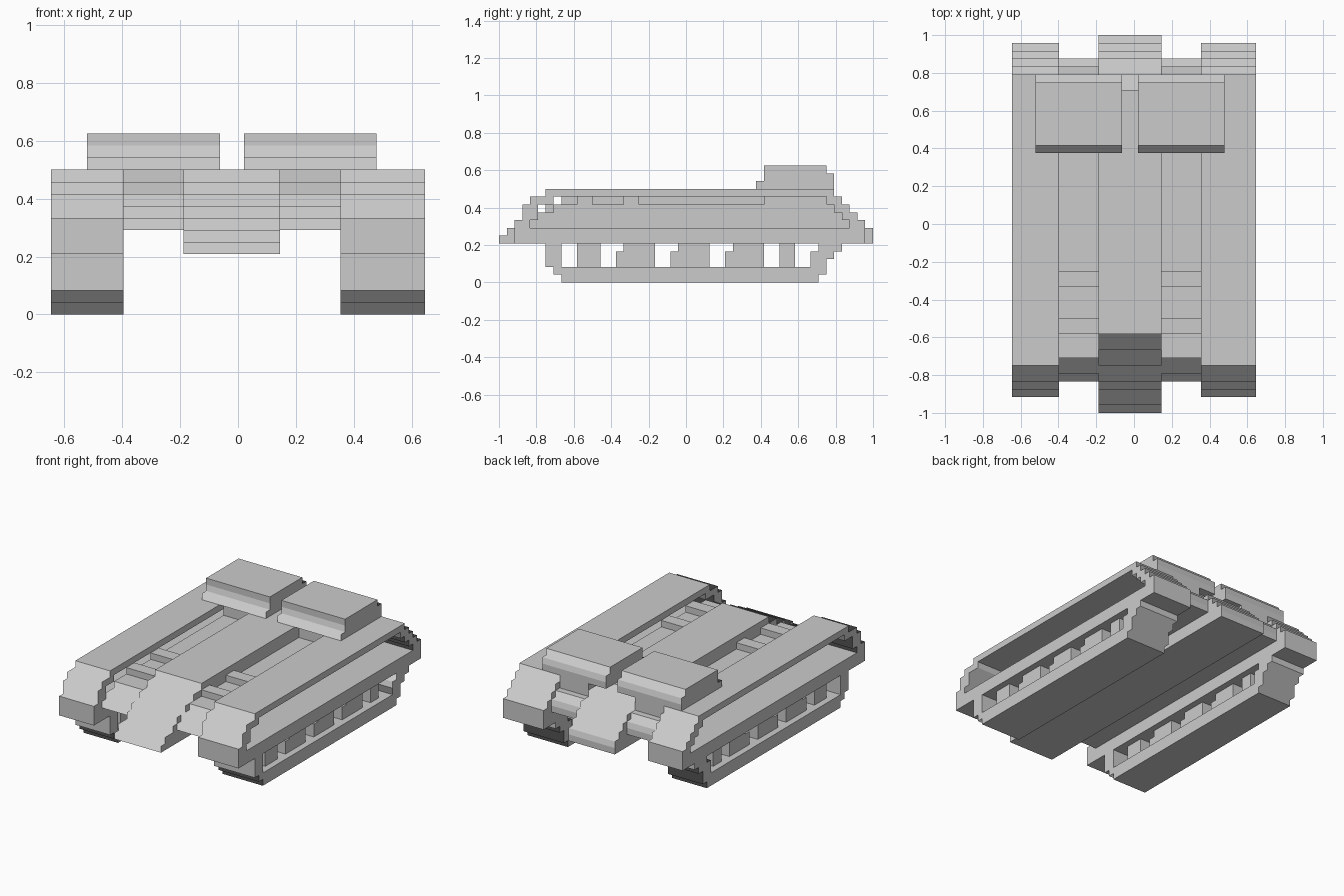
import bpy
import bmesh

old = bpy.data.objects.get("Cube")
if old:
    bpy.data.objects.remove(old, do_unlink=True)

CELL = 1 / 24        # edge length of one block
MID_X, MID_Y = 15.5, 24

grey = bpy.data.materials.new("plain_grey")
grey.use_nodes = True
COLOUR = (0.6, 0.6, 0.6, 1)
grey.diffuse_color = COLOUR
grey.node_tree.nodes["Principled BSDF"].inputs["Base Color"].default_value = COLOUR


def stepped(name, x0, x1, z, rows, soft=True):
    """Extrude a stepped side profile; rows are (top, front, back) from z upward."""
    left, right = [], []
    for top, front, back in rows:
        left += [(front, z), (front, top)]
        right += [(back, z), (back, top)]
        z = top
    outline = []
    for p in right + left[::-1]:
        if p not in outline:
            outline.append(p)
    bm = bmesh.new()
    ends = [[bm.verts.new(((x - MID_X) * CELL, (y - MID_Y) * CELL, h * CELL))
             for y, h in outline] for x in (x0, x1)]
    for e in ends:
        bm.faces.new(e)
    n = len(outline)
    walls = [bm.faces.new((ends[0][i], ends[0][(i + 1) % n],
                           ends[1][(i + 1) % n], ends[1][i])) for i in range(n)]
    bmesh.ops.recalc_face_normals(bm, faces=bm.faces)
    bm.normal_update()

    # Steps shade as one slope; broad faces and ends stay flat
    normals = {f: f.normal.copy() for f in bm.faces}
    if soft:
        step = [f.calc_area() < 3.5 * CELL * CELL * (x1 - x0) for f in walls]
        for i, f in enumerate(walls):
            f.smooth = True
            beside = [walls[j].normal for j in (i - 1, (i + 1) % n) if step[j]]
            if step[i] and beside:
                for other in beside:
                    normals[f] += other / len(beside)
                normals[f].normalize()
    corner_normals = [normals[f] for f in bm.faces for _ in f.loops]
    mesh = bpy.data.meshes.new(name)
    bm.to_mesh(mesh)
    bm.free()
    if soft:
        mesh.normals_split_custom_set(corner_normals)
    mesh.materials.append(grey)
    obj = bpy.data.objects.new(name, mesh)
    bpy.context.collection.objects.link(obj)


def box(name, x0, x1, y0, y1, z0, z1):
    stepped(name, x0, x1, z0, [(z1, y0, y1)], soft=False)


# Central hull with stepped nose and tail
stepped("centre_hull", 11, 19, 5, [
    (6, 0, 48), (7, 1, 48), (8, 3, 47), (9, 4, 46),
    (10, 6, 45), (11, 8, 43), (12, 10, 41)])

for side, tx0, tx1, dx0, dx1, gx0, gx1 in (
        ("right", 0, 6, 6, 11, 3, 14), ("left", 24, 31, 19, 24, 16, 27)):
    # Armour shell: top plate, stepped front and stepped back
    box(side + "_top_plate", tx0, tx1, 7, 42, 11, 12)
    stepped(side + "_front_armour", tx0, tx1, 5, [
        (8, 2, 4), (10, 3, 5), (11, 4, 7), (12, 6, 7)])
    stepped(side + "_back_armour", tx0, tx1, 5, [
        (8, 45, 47), (9, 44, 46), (10, 43, 45), (11, 42, 44), (12, 42, 43)])

    # Track: lower run, upper run and raised ends
    stepped(side + "_track_lower_run", tx0, tx1, 0, [(1, 8, 41), (2, 7, 42)])
    box(side + "_track_upper_run", tx0, tx1, 4, 45, 5, 7)
    box(side + "_track_front_end", tx0, tx1, 6, 8, 2, 5)
    stepped(side + "_track_back_end", tx0, tx1, 2, [
        (3, 40, 42), (4, 40, 43), (5, 41, 44)])

    # Road wheels
    box(side + "_wheel_1", tx0 + 1, tx1 - 1, 10, 13, 2, 5)
    for i in range(3):
        y = 15 + 7 * i
        stepped(f"{side}_wheel_{i + 2}", tx0 + 1, tx1 - 1, 2, [
            (4, y, y + 5), (5, y + 1, y + 5)], soft=False)
    box(side + "_wheel_5", tx0 + 1, tx1 - 1, 36, 38, 2, 5)

    # Sunken deck between hull and track, with cross bars and rear bulkhead
    stepped(side + "_deck", dx0, dx1, 7, [(8, 4, 45), (9, 5, 45), (10, 7, 44)])
    for i, y in enumerate((10, 16)):
        box(f"{side}_cross_bar_{i + 1}", dx0, dx1, y, y + 2, 10, 11)
    stepped(side + "_rear_bulkhead", dx0, dx1, 10, [(12, 34, 43)])

    # Raised rear housing
    stepped(side + "_rear_housing", gx0, gx1, 12, [
        (13, 33, 43), (14, 34, 43), (15, 34, 42)])
